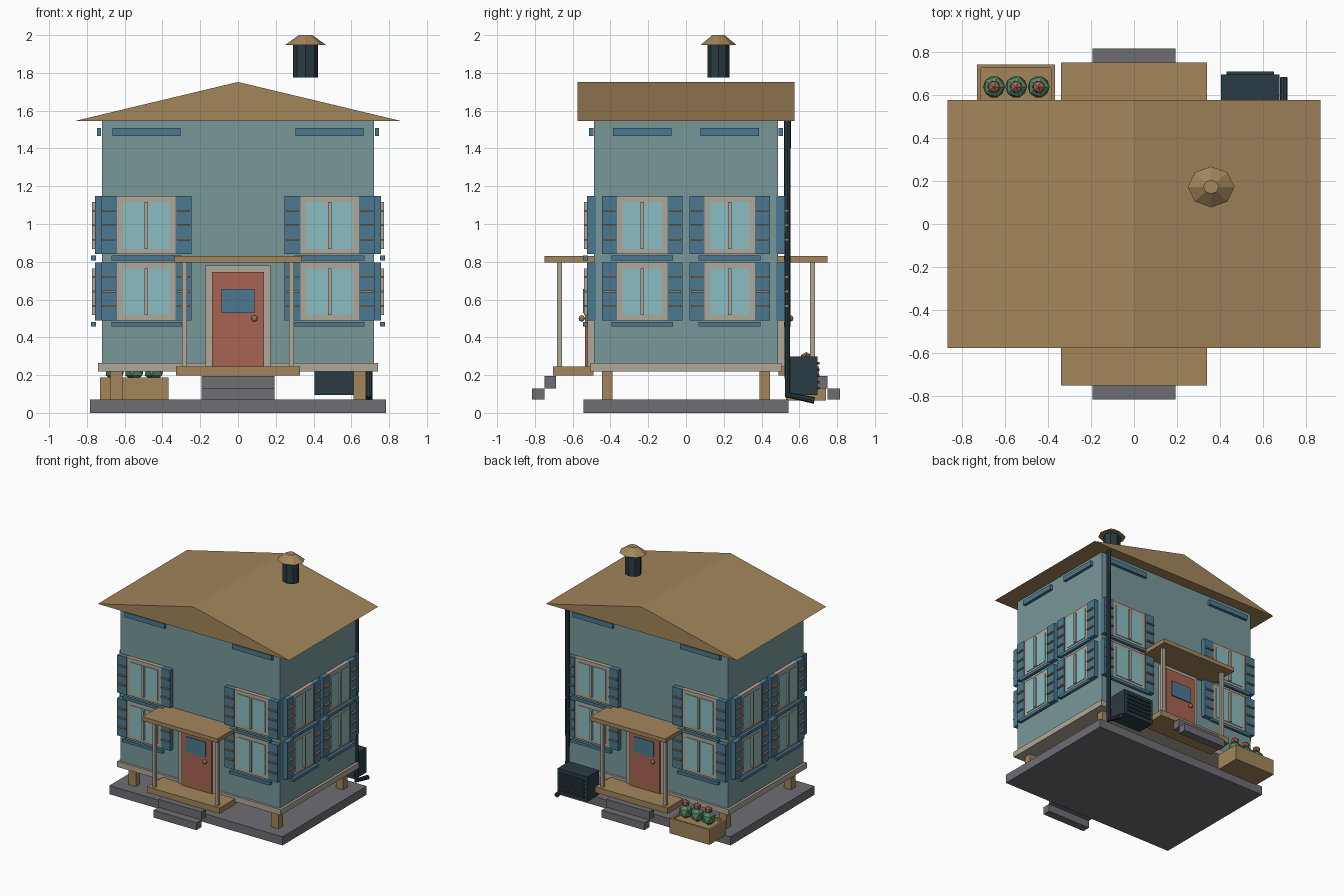
import bpy, bmesh, math
from mathutils import Matrix, Vector

if "Cube" in bpy.data.objects:
    bpy.data.objects.remove(bpy.data.objects["Cube"])


def material(name, rgb):
    m = bpy.data.materials.new(name)
    lin = [((c / 255 + 0.055) / 1.055) ** 2.4 for c in rgb]
    m.diffuse_color = (*lin, 1)
    m.use_nodes = True
    m.node_tree.nodes["Principled BSDF"].inputs["Base Color"].default_value = m.diffuse_color
    return m


WOOD = material("tan wood", (163, 134, 91))
STONE = material("grey stone", (110, 109, 116))
WALL = material("teal wall", (120, 152, 154))
BLUE = material("shutter blue", (76, 121, 144))
TRIM = material("beige trim", (176, 167, 152))
GLASS = material("pale glass", (138, 189, 193))
RED = material("brick red", (168, 100, 82))
DARK = material("dark metal", (42, 60, 67))
GREEN = material("leaf green", (84, 138, 101))


def finish(name, bm, mat):
    bmesh.ops.recalc_face_normals(bm, faces=bm.faces)
    me = bpy.data.meshes.new(name)
    bm.to_mesh(me)
    bm.free()
    me.materials.append(mat)
    ob = bpy.data.objects.new(name, me)
    bpy.context.collection.objects.link(ob)
    return ob


def boxes(name, mat, spans, turn=0):
    """Boxes from (x0, x1, y0, y1, z0, z1), turned about z in quarter turns."""
    bm = bmesh.new()
    rot = Matrix.Rotation(turn * math.pi / 2, 4, 'Z')
    for x0, x1, y0, y1, z0, z1 in spans:
        mid = Vector(((x0 + x1) / 2, (y0 + y1) / 2, (z0 + z1) / 2))
        size = Matrix.Diagonal((x1 - x0, y1 - y0, z1 - z0, 1))
        bmesh.ops.create_cube(bm, size=1, matrix=rot @ Matrix.Translation(mid) @ size)
    return finish(name, bm, mat)


def cone(name, mat, x, y, z0, z1, r0, r1, sides=8, sy=1.0):
    bm = bmesh.new()
    bmesh.ops.create_cone(bm, cap_ends=True, segments=sides, radius1=r0, radius2=r1, depth=z1 - z0,
                          matrix=Matrix.Translation((x, y, (z0 + z1) / 2)) @ Matrix.Diagonal((1, sy, 1, 1)))
    return finish(name, bm, mat)


def ball(name, mat, pos, r, sz=1.0, level=1):
    bm = bmesh.new()
    bmesh.ops.create_icosphere(bm, subdivisions=level, radius=r,
                               matrix=Matrix.Translation(pos) @ Matrix.Diagonal((1, 1, sz, 1)))
    return finish(name, bm, mat)


def tube(name, mat, path, r, sides=8):
    cu = bpy.data.curves.new(name, 'CURVE')
    cu.dimensions = '3D'
    cu.bevel_depth = r
    cu.bevel_resolution = sides // 2 - 2
    cu.use_fill_caps = True
    sp = cu.splines.new('POLY')
    sp.use_smooth = False
    sp.points.add(len(path) - 1)
    for p, co in zip(sp.points, path):
        p.co = (*co, 1)
    cu.materials.append(mat)
    ob = bpy.data.objects.new(name, cu)
    bpy.context.collection.objects.link(ob)


# Foundation, legs, floor and walls
boxes("foundation_slab", STONE, [(-.783, .783, -.543, .543, 0, .07)])
boxes("legs", WOOD, [(x - .033, x + .033, y - .028, y + .028, .002, .22)
                     for x in (-.645, .645) for y in (-.418, .418)])
boxes("floor_trim", TRIM, [(-.74, .74, -.505, .505, .22, .265)])
boxes("walls", WALL, [(-.72, .72, -.487, .487, .265, 1.55)])

# Gable roof: a triangle profile pushed along y
bm = bmesh.new()
tri = bm.faces.new([bm.verts.new(p) for p in
                    ((-.865, -.575, 1.545), (.865, -.575, 1.545), (0, -.575, 1.752))])
ext = bmesh.ops.extrude_face_region(bm, geom=[tri])
bmesh.ops.translate(bm, vec=(0, 1.15, 0),
                    verts=[v for v in ext["geom"] if isinstance(v, bmesh.types.BMVert)])
finish("gable_roof", bm, WOOD)

# Chimney floating over the right slope
cone("chimney_pipe", DARK, .358, .172, 1.775, 1.95, .066, .066, sy=.87)
cone("chimney_cap", WOOD, .358, .172, 1.948, 2.0, .108, .036, sy=.88)


# Windows: u = centre along the wall, d = wall distance, h = frame half width
def window(label, turn, d, u, h, shutter, z0, z1):
    def span(a, b, near, far, lo, hi):
        return (a, b, -d - far, -d - near, lo, hi)
    g = h - .03
    boxes(label + "_frame", TRIM, [span(u - h, u + h, -.01, .031, z0, z1)], turn)
    boxes(label + "_glass", GLASS, [span(u - g, u + g, .03, .036, z0 + .028, z1 - .03)], turn)
    boxes(label + "_mullion", TRIM, [span(u - .009, u + .009, .03, .052, z0 + .028, z1 - .03)], turn)
    edges = [(u - h - shutter, u - h), (u + h, u + h + shutter)]
    boxes(label + "_shutters", BLUE, [span(a, b, -.01, .038, z0, z1) for a, b in edges], turn)
    slats = [span(a + .008, b - .008, .03, .052, z - .005, z + .005) for a, b in edges
             for z in (z0 + (z1 - z0) * k / 4 for k in (1, 2, 3))]
    boxes(label + "_slats", WOOD, slats, turn)
    boxes(label + "_sill", BLUE, [span(u - h - .03, u + h + .03, .033, .057, z0 - .032, z0 - .008)], turn)


for turn, side in enumerate(("front", "right", "back", "left")):
    d, c, h, sh, bar = (.487, .485, .155, .085, .18) if turn % 2 == 0 else (.72, .2315, .134, .08, .156)
    for u in (-c, c):
        for floor, z0, z1 in (("lower", .49, .795), ("upper", .84, 1.147)):
            window(f"{side}_{floor}_window", turn, d, u, h, sh, z0, z1)
    # Blue bars under the eaves
    boxes(side + "_eave_bars", BLUE, [(u - bar, u + bar, -d - .027, -d - .004, 1.467, 1.507)
                                      for u in (-c, c)], turn)

# Door, porch and steps, front and back
for turn, side in ((0, "front"), (2, "back")):
    boxes(side + "_door_frame", TRIM, [(-.173, .173, -.522, -.48, .245, .78)], turn)
    boxes(side + "_door", RED, [(-.137, .137, -.536, -.5, .245, .747)], turn)
    boxes(side + "_door_window", BLUE, [(-.088, .088, -.544, -.53, .53, .655)], turn)
    s = 1 if turn == 0 else -1
    ball(side + "_door_knob", WOOD, (s * .087, -s * .552, .5), .017, level=2)
    boxes(side + "_porch_deck", WOOD, [(-.328, .328, -.705, -.49, .198, .245)], turn)
    boxes(side + "_porch_roof", WOOD, [(-.338, .338, -.75, -.482, .797, .83)], turn)
    boxes(side + "_porch_posts", TRIM, [(x - .013, x + .013, -.683, -.657, .245, .797)
                                        for x in (-.283, .283)], turn)
    boxes(side + "_steps", STONE, [(-.193, .193, -.814, -.75, .07, .13),
                                   (-.193, .193, -.75, -.687, .13, .195)], turn)

# Planter box with a rim around soil, and three flowers
boxes("planter", WOOD, [(-.73, -.367, .53, .74, .065, .17),
                        (-.73, -.367, .53, .546, .17, .188), (-.73, -.367, .724, .74, .17, .188),
                        (-.73, -.711, .546, .724, .17, .188), (-.386, -.367, .546, .724, .17, .188)])
for x in (-.65, -.547, -.443):
    ball("plant_leaves", GREEN, (x, .637, .225), .057, 1.05)
    ball("plant_flower", RED, (x, .637, .292), .032, .95)

# Cooling unit with louvres on the back
boxes("cooling_unit", DARK, [(.405, .675, .545, .695, .095, .298)])
boxes("cooling_unit_louvres", DARK, [(.43, .65, .69, .708, z - .007, z + .007)
                                     for z in (.13, .163, .196, .229, .262)])

# Drainpipe with kicked-out foot
tube("drainpipe", DARK, [(.695, .537, 1.56), (.695, .537, .095), (.695, .68, .066)], .018)
